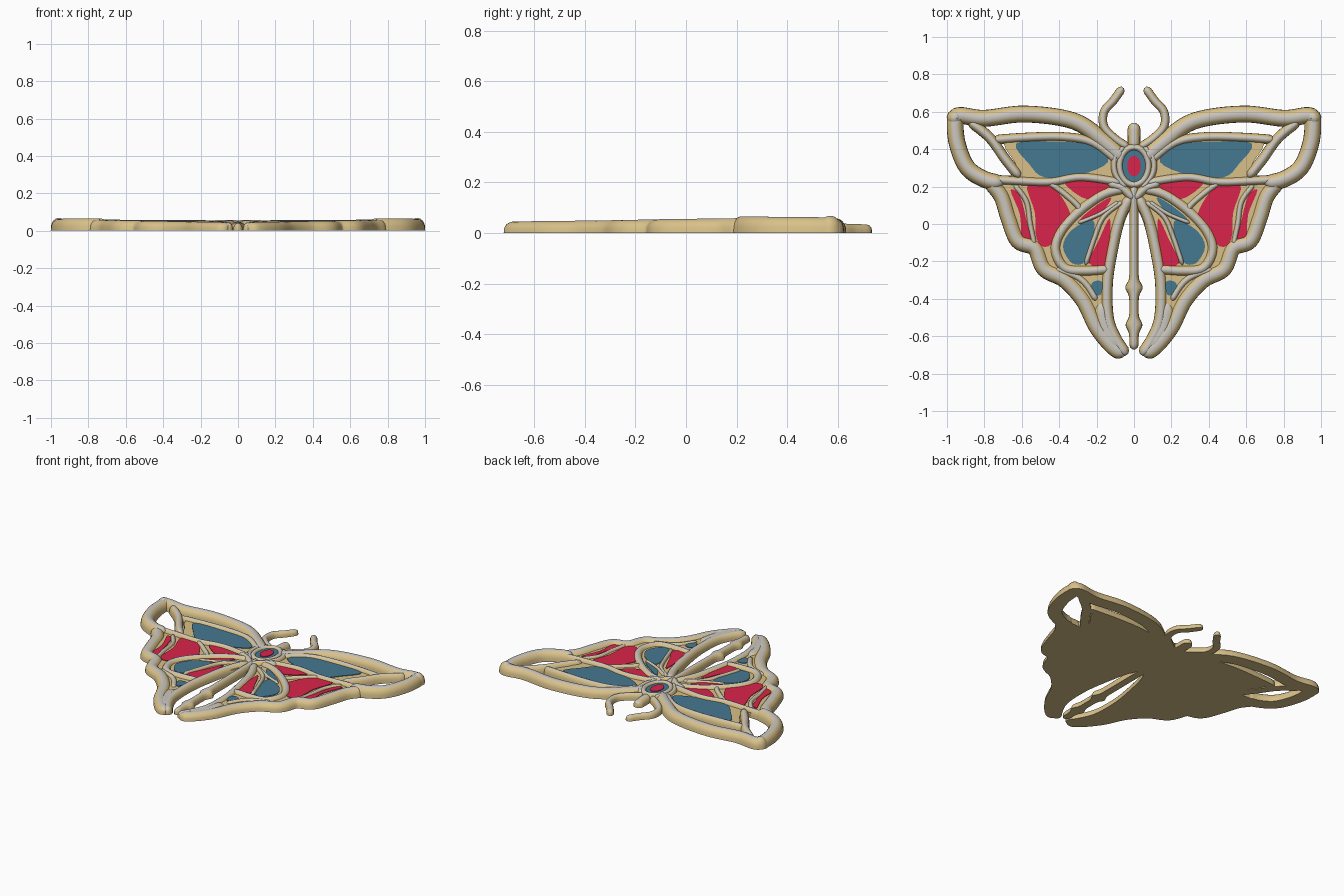
import bpy, bmesh, math
from mathutils import Vector

cube = bpy.data.objects.get("Cube")
if cube:
    bpy.data.objects.remove(cube, do_unlink=True)


def make_material(name, color):
    mat = bpy.data.materials.new(name)
    mat.use_nodes = True
    mat.diffuse_color = (*color, 1)
    mat.node_tree.nodes["Principled BSDF"].inputs["Base Color"].default_value = (*color, 1)
    return mat


gold = make_material("gold", (.69, .53, .25))
silver = make_material("silver", (.60, .57, .52))
blue = make_material("blue enamel", (.06, .19, .28))
red = make_material("red enamel", (.70, .017, .07))


def spline(points, closed=False, steps=6):
    """Smooth path through the given points."""
    pts = [Vector(p) for p in points]
    count = len(pts)

    def at(i):
        return pts[i % count] if closed else pts[max(0, min(count - 1, i))]

    path = []
    for i in range(count if closed else count - 1):
        a, b, c, d = (at(i + k) for k in (-1, 0, 1, 2))
        for s in range(steps):
            t = s / steps
            path.append(.5 * (2 * b + (c - a) * t + (2 * a - 5 * b + 4 * c - d) * t ** 2
                              + (3 * b - a - 3 * c + d) * t ** 3))
    if not closed:
        path.append(pts[-1])
    return path


def finish(bm, name, materials, mirror):
    bmesh.ops.recalc_face_normals(bm, faces=bm.faces)
    mesh = bpy.data.meshes.new(name)
    bm.to_mesh(mesh)
    bm.free()
    for mat in materials:
        mesh.materials.append(mat)
    obj = bpy.data.objects.new(name, mesh)
    bpy.context.collection.objects.link(obj)
    bpy.ops.object.select_all(action="DESELECT")
    obj.select_set(True)
    bpy.context.view_layer.objects.active = obj
    bpy.ops.object.shade_smooth_by_angle(angle=math.radians(50))
    if mirror:
        obj.modifiers.new("Mirror", "MIRROR").use_mirror_merge = False
    return obj


def rib(name, points, width, height, end_height=None, closed=False, mirror=True, bumps=()):
    """Domed bar with a flat underside, a silver crest and rounded ends."""
    path = spline(points, closed)
    last = len(path) - 1
    end_height = end_height or height
    arc = 11
    bm = bmesh.new()
    rings = []
    for i, p in enumerate(path):
        ahead = path[(i + 1) % len(path)] if closed else path[min(i + 1, last)]
        behind = path[i - 1] if closed else path[max(i - 1, 0)]
        side = (ahead - behind).normalized().orthogonal()
        h = height + (end_height - height) * i / last
        w = width
        for spot, extra in bumps:
            w += extra * math.exp(-((p.y - spot) / .03) ** 2)
        if not closed:
            near = min((p - path[0]).length, (p - path[-1]).length)
            taper = math.sqrt(max(.12, 1 - max(0, 1 - near / width) ** 2))
            w, h = w * taper, h * (.5 + .5 * taper)
        ring = []
        for k in range(arc + 1):
            a = math.pi * k / arc
            flat = p + side * w * math.cos(a)
            ring.append(bm.verts.new((flat.x, flat.y, h * max(0, math.sin(a)) ** .75)))
        rings.append(ring)
    for i in range(len(rings) if closed else last):
        r, s = rings[i], rings[(i + 1) % len(rings)]
        for k in range(arc + 1):
            n = (k + 1) % (arc + 1)
            face = bm.faces.new((r[k], r[n], s[n], s[k]))
            face.material_index = 1 if 4 <= k <= 6 else 0
    if not closed:
        bm.faces.new(rings[0])
        bm.faces.new(rings[-1])
    return finish(bm, name, (gold, silver), mirror)


def plate(name, points, bottom, top, mat, mirror=True, steps=4):
    """Flat sheet cut to a smooth outline."""
    bm = bmesh.new()
    verts = [bm.verts.new((p.x, p.y, bottom)) for p in spline(points, True, steps)]
    face = bm.faces.new(verts)
    made = bmesh.ops.extrude_face_region(bm, geom=[face])["geom"]
    raised = [v for v in made if isinstance(v, bmesh.types.BMVert)]
    bmesh.ops.translate(bm, verts=raised, vec=(0, 0, top - bottom))
    return finish(bm, name, (mat,), mirror)


def oval(rx, ry, cy=.31, count=16):
    turn = math.tau / count
    return [(rx * math.cos(i * turn), cy + ry * math.sin(i * turn)) for i in range(count)]


# Backing sheet of each wing, leaving the windows at the tip open
plate("wing_backing", [(.02, .35), (.15, .39), (.35, .46), (.55, .46), (.70, .44), (.62, .29),
                       (.72, .22), (.68, .07), (.63, -.09), (.52, -.14), (.47, -.26),
                       (.36, -.31), (.24, -.44), (.18, -.60), (.05, -.70), (.11, -.55),
                       (.14, -.32), (.10, -.10), (.02, .10)], 0, .034, gold, steps=3)

# Enamel panels
panels = {
    "upper_blue_panel": (blue, [(.63, .43), (.42, .44), (.22, .42), (.14, .33), (.30, .26),
                                (.48, .25), (.56, .32)]),
    "large_red_panel": (red, [(.57, .21), (.44, .20), (.35, .08), (.35, -.01), (.46, -.12),
                              (.52, -.08), (.53, .06)]),
    "outer_red_panel": (red, [(.66, .18), (.61, .15), (.57, 0), (.55, -.10), (.60, -.08),
                              (.61, .05)]),
    "inner_red_panel": (red, [(.38, .23), (.26, .26), (.12, .23), (.24, .13)]),
    "lower_blue_panel": (blue, [(.22, .02), (.33, -.03), (.38, -.12), (.33, -.21), (.26, -.20),
                                (.22, -.08)]),
    "lower_red_panel": (red, [(.13, .03), (.19, -.09), (.24, -.21), (.14, -.22), (.13, -.10)]),
    "tail_blue_panel": (blue, [(.17, -.31), (.22, -.31), (.23, -.36), (.18, -.38)]),
}
for label, (mat, outline) in panels.items():
    plate(label, outline, .032, .038, mat)

# The pair beside the thorax has a different colour on each side
for label, sign, mat in (("left", 1, blue), ("right", -1, red)):
    outline = [(.12, .14), (.20, .10), (.29, .02), (.20, .03)]
    plate(label + "_thorax_panel", [(sign * x, y) for x, y in outline], .032, .038, mat, False)

# Wing frames
rib("upper_wing_frame", [(.05, .34), (.16, .44), (.32, .55), (.58, .588), (.80, .565),
                         (.93, .58), (.955, .55), (.945, .43), (.89, .30), (.79, .235),
                         (.70, .22)], .045, .055, .068)
rib("tip_corner", [(.92, .575), (.955, .57), (.955, .53)], .047, .07)
rib("outer_wing_frame", [(.78, .235), (.71, .15), (.67, .03), (.62, -.09), (.53, -.13),
                         (.48, -.24), (.37, -.30), (.27, -.41), (.20, -.55), (.12, -.65),
                         (.05, -.70)], .043, .06, .045)
rib("inner_tail_frame", [(.02, .15), (.08, .02), (.12, -.15), (.145, -.32), (.14, -.50),
                         (.10, -.61), (.04, -.70)], .032, .055, .045)
rib("tail_blade", [(.18, -.42), (.15, -.56), (.08, -.67)], .05, .046)

# Wing veins
rib("tip_vein", [(.88, .55), (.77, .46), (.69, .35), (.61, .25)], .028, .055)
rib("slit_vein", [(.75, .45), (.58, .462), (.38, .465), (.22, .435), (.08, .33)], .026, .052)
rib("middle_vein", [(.80, .24), (.62, .23), (.45, .225), (.28, .25), (.06, .22)], .026, .055)
rib("branch_vein", [(.46, .225), (.37, .16), (.29, .08), (.33, .03)], .02, .05)
rib("red_divider", [(.64, .21), (.575, .12), (.555, 0), (.53, -.12)], .018, .048)
rib("lower_loop", [(.04, .19), (.16, .16), (.29, .07), (.39, -.04), (.42, -.14), (.37, -.235),
                   (.26, -.25), (.13, -.24)], .03, .053)
rib("drop_divider", [(.06, .12), (.16, .04), (.21, -.07), (.26, -.22)], .017, .05)
rib("thorax_divider", [(.08, .12), (.18, .055), (.30, .005)], .015, .048)
rib("tail_vein", [(.42, -.24), (.31, -.28), (.25, -.33), (.20, -.41)], .022, .046)

# Head, antennae and body
plate("thorax_base", oval(.09, .14, .28), 0, .036, gold, False)
plate("blue_eye_panel", oval(.068, .09), .034, .043, blue, False)
plate("red_eye_panel", oval(.036, .055), .041, .047, red, False)
rib("eye_ring", oval(.077, .10), .022, .056, closed=True, mirror=False)
rib("head", [(0, .40), (0, .46), (0, .50), (0, .54)], .034, .05, .04, mirror=False)
rib("antenna", [(.03, .41), (.10, .455), (.16, .52), (.16, .60), (.11, .66), (.06, .73)],
    .023, .045, .034)
rib("thorax_arm", [(.0, .13), (.06, .19), (.14, .22)], .027, .058)
rib("shoulder_arm", [(.05, .41), (.10, .36), (.10, .27), (.04, .19)], .02, .054)
rib("body", [(0, .21), (0, .05), (0, -.15), (0, -.32), (0, -.37), (0, -.50), (0, -.57),
             (0, -.67)], .025, .055, .04, mirror=False,
    bumps=((-.34, .022), (-.54, .02)))
